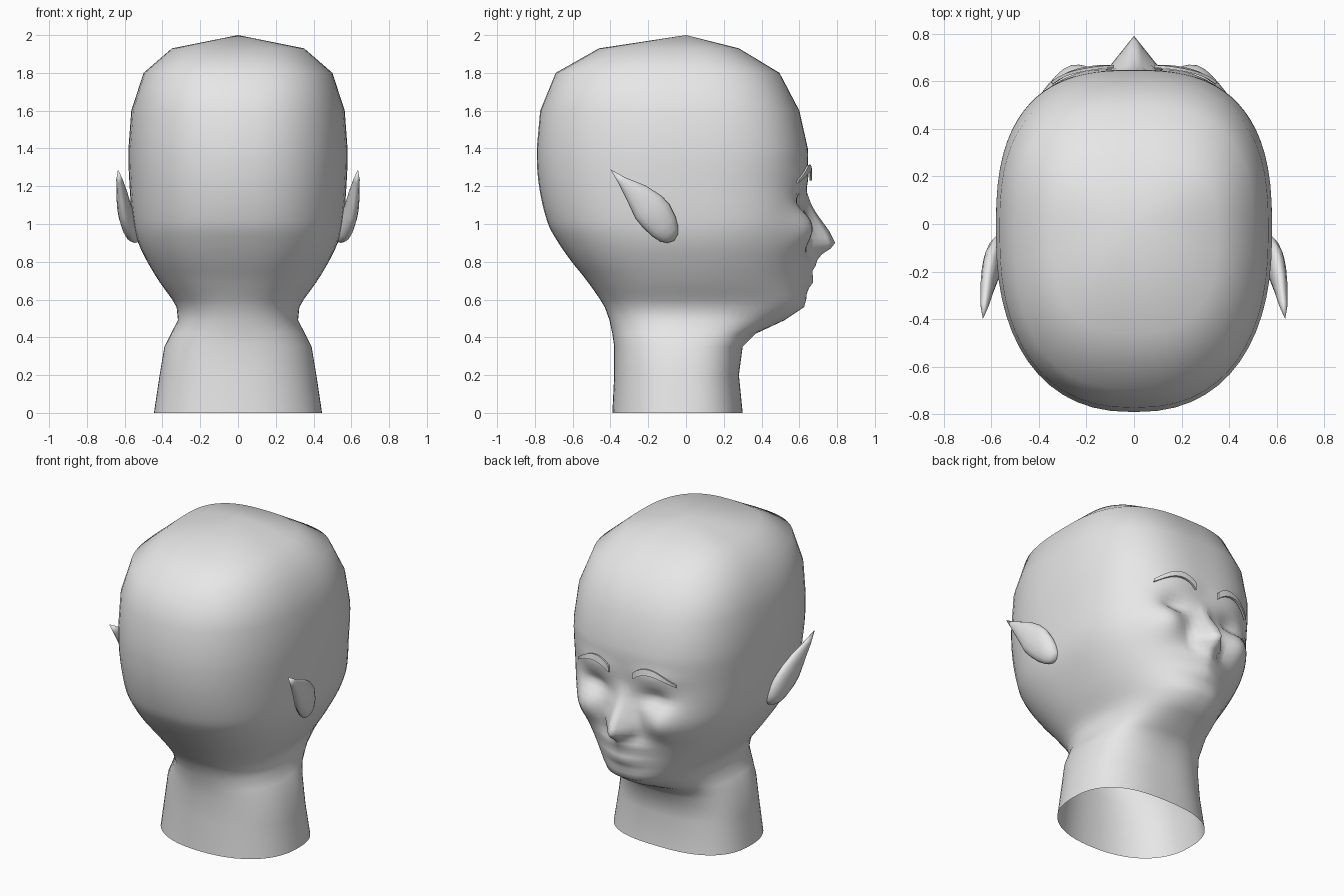
import bpy
import bmesh
from math import sin, cos, pi, exp

cube = bpy.data.objects.get("Cube")
if cube:
    bpy.data.objects.remove(cube)

grey = bpy.data.materials.new("plain_grey")
grey.use_nodes = True
grey.diffuse_color = (0.8, 0.8, 0.8, 1)
grey.node_tree.nodes["Principled BSDF"].inputs["Base Color"].default_value = (0.8, 0.8, 0.8, 1)

# Head sections: height, half width, back y, front y, squareness of front and back
SECTIONS = [
    (0, .445, -.39, .30, 2.6, 2.25), (.2, .415, -.38, .28, 2.6, 2.25),
    (.35, .39, -.38, .30, 2.5, 2.25), (.42, .355, -.39, .37, 2.4, 2.25),
    (.49, .318, -.405, .52, 2.3, 2.25), (.56, .325, -.43, .625, 2.3, 2.25),
    (.7, .42, -.525, .63, 2.4, 2.3), (.8, .48, -.605, .635, 2.5, 2.35),
    (.9, .528, -.675, .64, 2.6, 2.35), (1, .555, -.73, .64, 2.7, 2.35),
    (1.2, .574, -.778, .64, 2.7, 2.35), (1.4, .58, -.79, .645, 2.7, 2.35),
    (1.6, .565, -.772, .60, 2.7, 2.4), (1.8, .50, -.69, .495, 2.7, 2.6),
    (1.93, .35, -.46, .28, 2.7, 2.7),
]
MID = -.03
# Nose: height, projection, half width
NOSE = [(.6, 0, .1), (.8, .01, .08), (.83, .05, .09), (.87, .125, .11), (.9, .15, .12),
        (.96, .12, .11), (1.05, .055, .08), (1.1, .025, .06), (1.17, 0, .05)]
# Soft forms: x, z, x spread, z spread, height
FORMS = [
    (.275, .97, .11, .11, .065),    # cheeks
    (.21, 1.11, .09, .05, -.05),    # eye sockets
    (.21, 1.25, .14, .05, .015),    # brow ridges
    (0, .79, .15, .045, .045),      # upper lip
    (0, .70, .15, .04, .04),        # lower lip
]


def lerp(table, z):
    """Straight interpolation of a table row at height z."""
    for a, b in zip(table, table[1:]):
        if z <= b[0]:
            t = max(0, (z - a[0]) / (b[0] - a[0]))
            return [p + (q - p) * t for p, q in zip(a[1:], b[1:])]
    return table[-1][1:]


def section(z):
    """Smooth interpolation of the head sections at height z."""
    last = len(SECTIONS) - 1
    i = max(k for k in range(last) if k == 0 or SECTIONS[k][0] <= z)
    a, b = SECTIONS[i], SECTIONS[i + 1]
    before, after = SECTIONS[max(i - 1, 0)], SECTIONS[min(i + 2, last)]
    span = b[0] - a[0]
    t = (z - a[0]) / span
    row = []
    for k in range(1, len(a)):
        m0 = (b[k] - before[k]) / (b[0] - before[0]) * span
        m1 = (after[k] - a[k]) / (after[0] - a[0]) * span
        d = b[k] - a[k]
        row.append(a[k] + t * m0 + t * t * (3 * d - 2 * m0 - m1) + t ** 3 * (m0 + m1 - 2 * d))
    return row


def relief(x, z):
    """Forward push of the facial features."""
    x = abs(x)
    push = sum(h * exp(-((x - cx) / sx) ** 2 - ((z - cz) / sz) ** 2)
               for cx, cz, sx, sz, h in FORMS)
    if NOSE[0][0] < z < NOSE[-1][0]:
        out, width = lerp(NOSE, z)
        push += out * max(0, 1 - x / width)
    return push


def face_y(x, z):
    width, _, front, p, _ = section(z)
    return MID + (front - MID) * (1 - (abs(x) / width) ** p) ** (1 / p) + relief(x, z)


def signed_power(v, e):
    return abs(v) ** e * (1 if v > 0 else -1)


def loft(bm, rings, start=None, end=None):
    """Skin closed rings of points, with optional end points."""
    rows = [[bm.verts.new(p) for p in ring] for ring in rings]
    n = len(rows[0])
    for a, b in zip(rows, rows[1:]):
        for i in range(n):
            j = (i + 1) % n
            bm.faces.new((a[i], a[j], b[j], b[i]))
    for tip, row in ((start, rows[0]), (end, rows[-1])):
        if tip:
            v = bm.verts.new(tip)
            for i in range(n):
                bm.faces.new((row[i], row[(i + 1) % n], v))


def finish(name, bm, smooth=True):
    bmesh.ops.recalc_face_normals(bm, faces=bm.faces)
    mesh = bpy.data.meshes.new(name)
    bm.to_mesh(mesh)
    bm.free()
    mesh.materials.append(grey)
    obj = bpy.data.objects.new(name, mesh)
    bpy.context.collection.objects.link(obj)
    for poly in mesh.polygons:
        poly.use_smooth = smooth
    return obj


# Head and neck, open underneath, with finer rings over the face
def head_ring(z, half=36):
    width, back, front, p_front, p_back = section(z)
    ring = []
    for i in range(-half, half):
        angle = pi * signed_power(i / half, 1.4)
        s, c = sin(angle), cos(angle)
        reach, p = (front, p_front) if c > 0 else (back, p_back)
        x = width * signed_power(s, 2 / p)
        y = MID + (reach - MID) * abs(c) ** (2 / p)
        if c > 0:
            y += relief(x, z)
        ring.append((x, y, z))
    return ring


levels = {row[0] for row in SECTIONS if row[0] < .6 or row[0] > 1.35}
levels |= {round(.6 + .03 * i, 2) for i in range(26)}
bm = bmesh.new()
loft(bm, [head_ring(z) for z in sorted(levels)], end=(0, 0, 2))
finish("head", bm)

# Pointed ears: distance along ear, lower edge, upper edge, inner x, outer x
EAR = [(0, -.03, .045, .52, .57), (.03, -.055, .07, .52, .595), (.08, -.069, .095, .53, .615),
       (.15, -.075, .113, .55, .632), (.21, -.073, .11, .565, .64),
       (.30, -.046, .085, .585, .645), (.41, -.017, .03, .61, .645)]


def ear_point(side, x, along, across):
    return (side * x, -.075 - .66 * along + .75 * across, .92 + .75 * along + .66 * across)


def make_ear(name, side, n=14):
    rings = []
    for along, low, high, inner, outer in EAR:
        ring = []
        for i in range(n):
            a = 2 * pi * i / n
            x = (inner + outer) / 2 + (outer - inner) / 2 * sin(a)
            across = (low + high) / 2 + (high - low) / 2 * cos(a)
            ring.append(ear_point(side, x, along, across))
        rings.append(ring)
    bm = bmesh.new()
    loft(bm, rings, ear_point(side, .54, -.015, .005), ear_point(side, .635, .492, 0))
    finish(name, bm)


# Arched eyebrow plates following the forehead
def make_eyebrow(name, side, n=10):
    bm = bmesh.new()
    rows = []
    for i in range(n + 1):
        t = i / n
        x = .085 + .26 * t
        z = 1.25 - .025 * t + .055 * sin(pi * t ** .85)
        half = .021 * (1 - .6 * t * t)
        rows.append([bm.verts.new((side * x, face_y(x, z + d) + .014, z + d))
                     for d in (-half, half)])
    for a, b in zip(rows, rows[1:]):
        bm.faces.new((a[0], a[1], b[1], b[0]))
    obj = finish(name, bm, smooth=False)
    solid = obj.modifiers.new("thickness", "SOLIDIFY")
    solid.thickness = .012
    solid.offset = 0


for label, side in (("left", 1), ("right", -1)):
    make_ear(label + "_ear", side)
    make_eyebrow(label + "_eyebrow", side)
